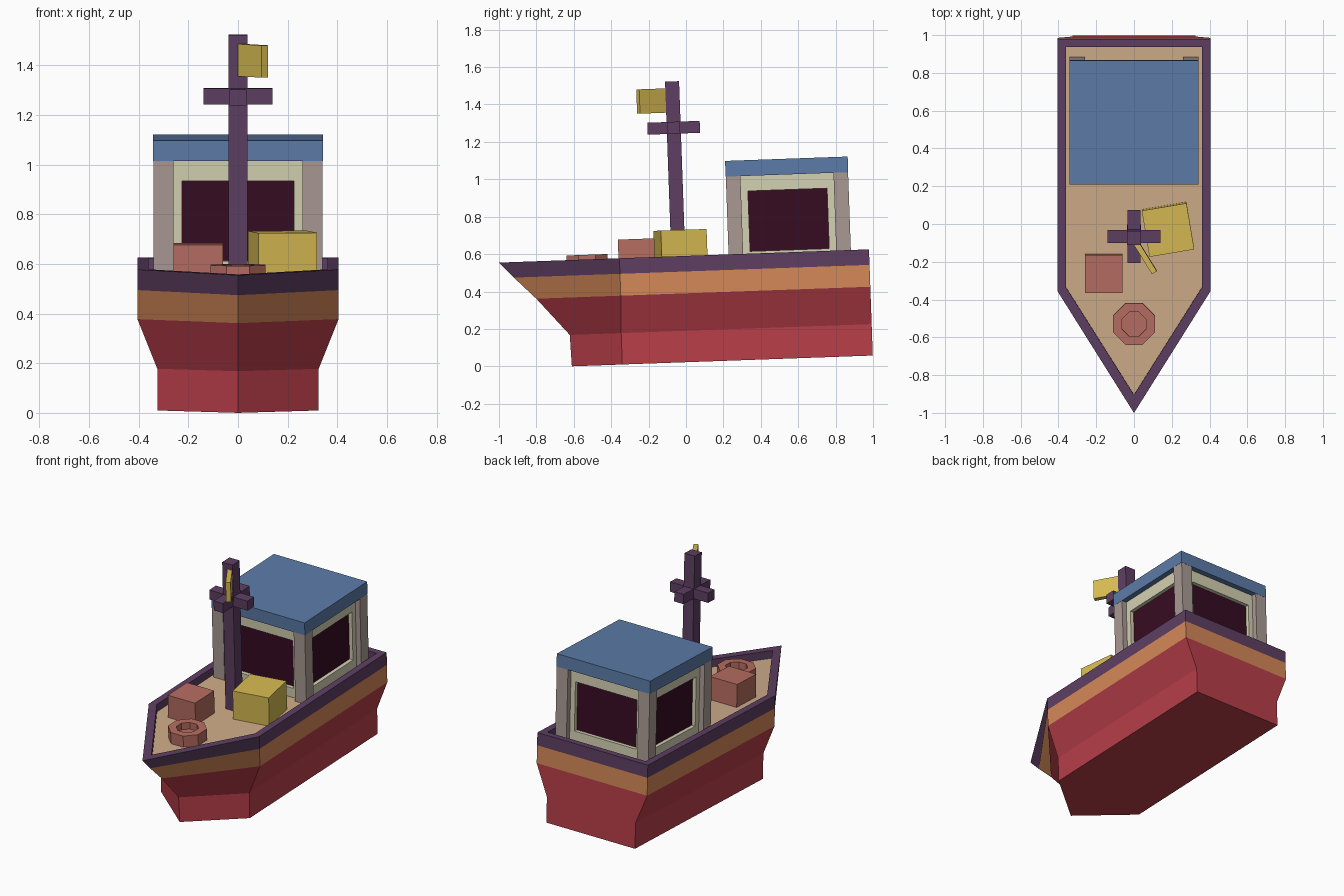
import bpy, bmesh, math
from mathutils import Matrix, Vector

if "Cube" in bpy.data.objects:
    bpy.data.objects.remove(bpy.data.objects["Cube"])

# The whole boat trims slightly towards the bow
TILT = Matrix.Rotation(math.radians(2.05), 4, 'X')


def material(name, r, g, b):
    """Flat colour given as sRGB bytes, stored linear."""
    lin = [((c / 255 + 0.055) / 1.055) ** 2.4 for c in (r, g, b)] + [1]
    m = bpy.data.materials.new(name)
    m.use_nodes = True
    m.diffuse_color = lin
    node = next(n for n in m.node_tree.nodes if n.type == 'BSDF_PRINCIPLED')
    node.inputs["Base Color"].default_value = lin
    return m


red = material("hull red", 184, 62, 73)
orange = material("stripe orange", 212, 136, 88)
purple = material("timber purple", 94, 63, 98)
tan = material("deck tan", 206, 172, 137)
blue = material("roof blue", 92, 123, 168)
cream = material("wall cream", 212, 209, 178)
grey = material("post grey", 170, 154, 148)
glass = material("window dark", 54, 12, 34)
yellow = material("cargo yellow", 214, 186, 82)
pink = material("cargo pink", 182, 109, 97)


def finish(name, bm, *mats):
    bmesh.ops.recalc_face_normals(bm, faces=bm.faces)
    bm.transform(TILT)
    mesh = bpy.data.meshes.new(name)
    bm.to_mesh(mesh)
    bm.free()
    for m in mats:
        mesh.materials.append(m)
    obj = bpy.data.objects.new(name, mesh)
    bpy.context.collection.objects.link(obj)
    return obj


def box_mesh(size, centre, turn=0):
    bm = bmesh.new()
    mat = (Matrix.Translation(centre) @ Matrix.Rotation(math.radians(turn), 4, 'Z')
           @ Matrix.Diagonal((*size, 1)))
    bmesh.ops.create_cube(bm, size=1, matrix=mat)
    return bm


def box(name, mat, size, centre, turn=0):
    return finish(name, box_mesh(size, centre, turn), mat)


# Hull: five-sided rings lofted from keel to gunwale, then down inside to the deck
DECK = 0.54
# half width, bow y, shoulder y, stern y, z, material of the band below
rings = [
    (0.325, -0.61, -0.34, 1.0, 0.022, 0),
    (0.325, -0.615, -0.34, 1.0, 0.19, 0),
    (0.405, -0.787, -0.335, 1.0, 0.39, 0),
    (0.405, -0.903, -0.335, 1.0, 0.507, 1),
    (0.405, -0.98, -0.335, 1.0, 0.59, 2),
    (0.36, -0.885, -0.315, 0.958, 0.59, 2),
    (0.36, -0.885, -0.315, 0.958, DECK, 2),
]
bm = bmesh.new()
previous = None
for half, bow, shoulder, stern, z, band in rings:
    outline = [(0, bow), (half, shoulder), (half, stern), (-half, stern), (-half, shoulder)]
    ring = [bm.verts.new((x, y, z)) for x, y in outline]
    if previous is None:
        bm.faces.new(ring[::-1])
    else:
        for i in range(5):
            j = (i + 1) % 5
            face = bm.faces.new((previous[i], previous[j], ring[j], ring[i]))
            face.material_index = band
    previous = ring
bm.faces.new(previous).material_index = 3
finish("hull", bm, red, orange, purple, tan)

# Cabin: walls with recessed windows, corner posts and a flat roof
CABIN_Y, HALF_X, HALF_Y, EAVES = 0.576, 0.342, 0.328, 1.006
bm = box_mesh((0.614, 0.586, EAVES - 0.521), (0, CABIN_Y, (EAVES + 0.521) / 2))
sides = [f for f in bm.faces if abs(f.normal.z) < 0.5]
bmesh.ops.inset_individual(bm, faces=sides, thickness=0.115)
for pane in sides:
    # extrude inwards so the reveal keeps the wall colour
    normal = pane.normal.copy()
    new = bmesh.ops.extrude_discrete_faces(bm, faces=[pane])["faces"][0]
    new.material_index = 1
    bmesh.ops.translate(bm, verts=new.verts, vec=normal * -0.025)
finish("cabin_walls", bm, cream, glass)

POST_X, POST_Y = 0.082, 0.078
for sx, side in ((1, "left"), (-1, "right")):
    for sy, end in ((-1, "front"), (1, "rear")):
        box(f"cabin_post_{end}_{side}", grey, (POST_X, POST_Y, EAVES - DECK),
            (sx * (HALF_X - POST_X / 2 - 0.001), CABIN_Y + sy * (HALF_Y - POST_Y / 2 - 0.001),
             (EAVES + DECK) / 2))
box("cabin_roof", blue, (2 * HALF_X, 2 * HALF_Y, 0.084), (0, CABIN_Y, EAVES + 0.042))

# Mast with crossed spars and a pennant
MAST_Y = -0.02
box("mast", purple, (0.075, 0.075, 1.525 - DECK), (0, MAST_Y, (1.525 + DECK) / 2))
box("spar_across", purple, (0.28, 0.068, 0.064), (0, MAST_Y, 1.277))
box("spar_lengthwise", purple, (0.068, 0.28, 0.064), (0, MAST_Y, 1.277))
direction = Vector((0.108, -0.175, 0))
box("pennant", yellow, (direction.length, 0.03, 0.13),
    Vector((0, MAST_Y - 0.01, 1.424)) + direction / 2,
    math.degrees(math.atan2(direction.y, direction.x)))

# Deck cargo
box("large_crate", yellow, (0.24, 0.248, 0.19), (0.18, -0.006, DECK + 0.095), 9.5)
box("small_crate", pink, (0.2, 0.2, 0.15), (-0.16, -0.24, DECK + 0.075))

# Coil: octagonal drum with a sunken centre
bm = bmesh.new()
bmesh.ops.create_cone(bm, cap_ends=True, segments=8, radius1=0.119, radius2=0.119, depth=0.075,
                      matrix=Matrix.Translation((0, -0.508, DECK + 0.0375))
                      @ Matrix.Rotation(math.pi / 8, 4, 'Z'))
top = max(bm.faces, key=lambda f: f.calc_center_median().z)
bmesh.ops.inset_individual(bm, faces=[top], thickness=0.05)
well = bmesh.ops.extrude_discrete_faces(bm, faces=[top])["faces"][0]
bmesh.ops.translate(bm, verts=well.verts, vec=(0, 0, -0.045))
finish("deck_coil", bm, pink)
